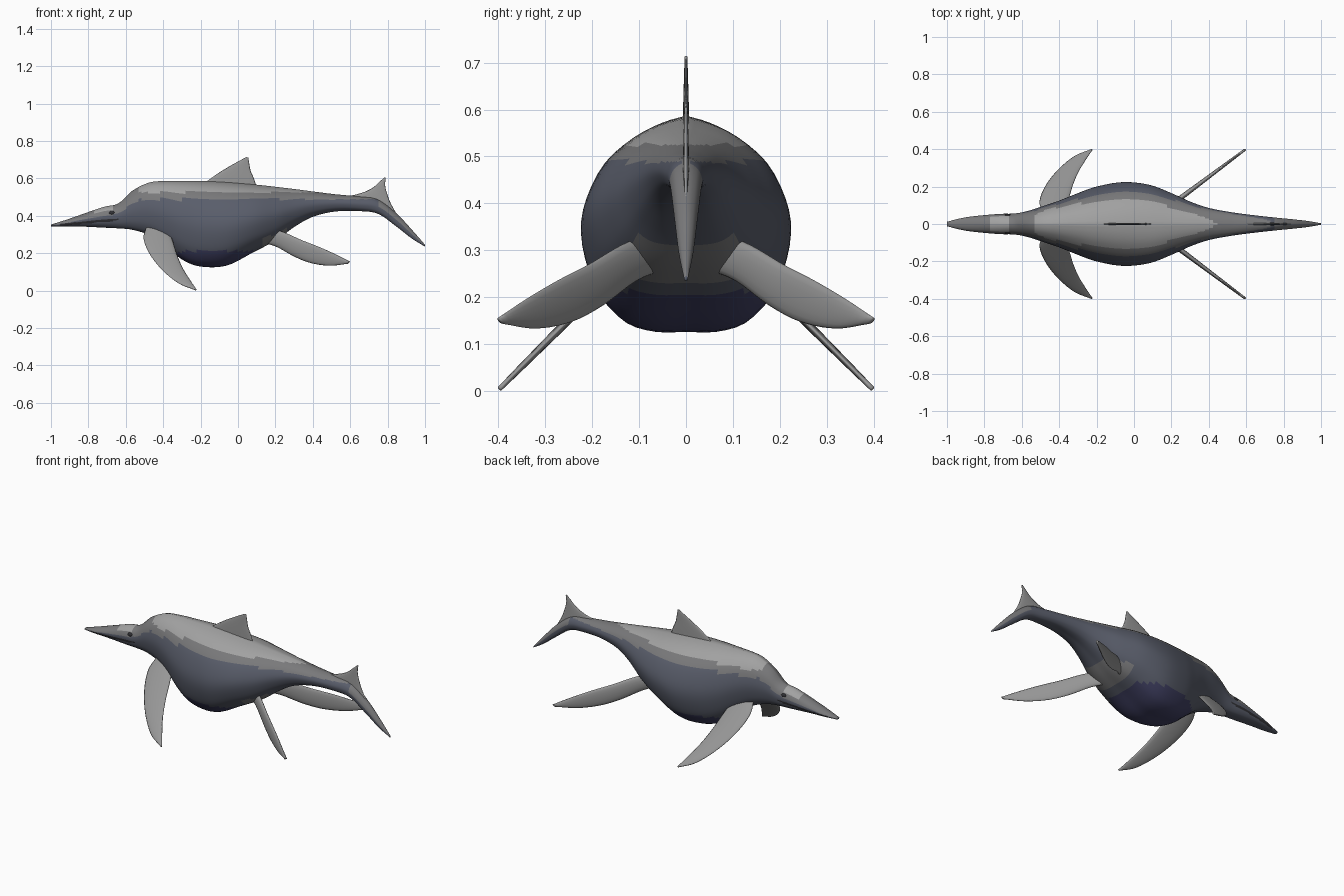
import bpy, bmesh, math
from mathutils import Vector

if "Cube" in bpy.data.objects:
    bpy.data.objects.remove(bpy.data.objects["Cube"])


def material(name, rgb):
    m = bpy.data.materials.new(name)
    m.diffuse_color = (*rgb, 1)
    m.use_nodes = True
    m.node_tree.nodes["Principled BSDF"].inputs["Base Color"].default_value = m.diffuse_color
    return m


LIGHT = material("light grey", (0.36, 0.36, 0.36))
MID = material("mid grey", (0.19, 0.19, 0.195))
SLATE = material("slate", (0.10, 0.11, 0.145))
BELLY = material("belly blue", (0.05, 0.05, 0.12))
DARK = material("dark grey", (0.03, 0.03, 0.035))
FIN = material("fin grey", (0.31, 0.31, 0.31))


def spline(pts, n):
    """Smooth curve through points, n steps per span."""
    pts = [Vector(p) for p in pts]
    ext = [2 * pts[0] - pts[1]] + pts + [2 * pts[-1] - pts[-2]]
    out = []
    for i in range(1, len(ext) - 2):
        a, b, c, d = ext[i - 1:i + 3]
        for k in range(n):
            t = k / n
            out.append(0.5 * (2 * b + (c - a) * t + (2 * a - 5 * b + 4 * c - d) * t * t
                              + (3 * b - a - 3 * c + d) * t ** 3))
    return out + [pts[-1]]


def loft(name, rings, mats, rule=None):
    """Skin closed rings, cap the ends and colour faces by a rule."""
    bm = bmesh.new()
    vr = [[bm.verts.new(p) for p in r] for r in rings]
    n = len(vr[0])
    for a, b in zip(vr, vr[1:]):
        for j in range(n):
            bm.faces.new((a[j], a[(j + 1) % n], b[(j + 1) % n], b[j]))
    bm.faces.new(vr[0])
    bm.faces.new(vr[-1])
    bmesh.ops.recalc_face_normals(bm, faces=bm.faces)
    for f in bm.faces:
        f.smooth = True
        if rule:
            f.material_index = rule(f.calc_center_median(), f.normal)
    me = bpy.data.meshes.new(name)
    bm.to_mesh(me)
    bm.free()
    for m in mats:
        me.materials.append(m)
    ob = bpy.data.objects.new(name, me)
    bpy.context.collection.objects.link(ob)
    return ob


# Body: x, top z, bottom z, half width
stations = [
    (-1.0, .353, .343, .012), (-.92, .378, .343, .032), (-.845, .404, .343, .043),
    (-.72, .447, .337, .054), (-.64, .466, .333, .056), (-.567, .532, .326, .07),
    (-.48, .576, .30, .098), (-.40, .586, .25, .125), (-.30, .587, .168, .165),
    (-.20, .586, .13, .20), (-.06, .58, .135, .224), (.08, .568, .205, .21),
    (.20, .555, .268, .165), (.30, .543, .34, .12), (.40, .53, .395, .086),
    (.52, .515, .423, .063), (.65, .503, .425, .046), (.75, .487, .41, .035),
    (.85, .41, .34, .025), (.93, .325, .278, .016), (1.0, .245, .235, .004)]
section = [(0, 1), (.25, .94), (.5, .82), (.77, .58), (.95, .22), (1, -.1),
           (.93, -.45), (.81, -.7), (.58, -.92), (.3, -1), (0, -1)]
half = spline(section, 3)
loop = list(half) + [Vector((-p.x, p.y)) for p in reversed(half[1:-1])]
rows = spline(stations, 5)
rings = []
for x, top, bot, w in rows:
    c, h = (top + bot) / 2, (top - bot) / 2
    rings.append([(x, p.x * w, c + p.y * h) for p in loop])


def body_rule(c, n):
    x, y, z = c
    if x < -.53:                                   # head and snout
        if -.95 < x < -.64:
            mouth = .352 + (x + .95) * .09
            if abs(z - mouth) < .006 and abs(n.y) > .3:
                return 4
            if -.76 < x < -.67 and n.z > .6:
                return 0
        return 1 if n.z > .25 else 2
    if x > .75:                                    # tail blade
        return 1 if n.z > .1 else 2
    if .12 < x < .27 and n.z < -.6:                # band between hind flippers
        return 1
    if z < .21:
        return 3
    return 0 if z > .525 else 1 if z > .488 else 2


loft("body", rings, [LIGHT, MID, SLATE, BELLY, DARK], body_rule)


def fin(name, lead, trail, place, normal, thick, mat):
    """Lens-section blade between a leading and a trailing edge."""
    a, b = spline(lead, 5), spline(trail, 5)
    nrm = Vector(normal).normalized()
    rings = []
    for i, (p, q) in enumerate(zip(a, b)):
        t = thick * (1 - .6 * i / (len(a) - 1))
        ring = []
        for k in range(16):
            ang = math.tau * k / 16
            r = p.lerp(q, .5 - .5 * math.cos(ang))
            ring.append(Vector(place(r.x, r.y)) + nrm * t / 2 * math.sin(ang))
        rings.append(ring)
    return loft(name, rings, [mat])


# Upright fins
fin("dorsal_fin", [(-.2, .56), (-.11, .625), (-.05, .662), (0, .69), (.045, .714)],
    [(.105, .54), (.085, .6), (.068, .64), (.06, .68), (.055, .711)],
    lambda x, z: (x, 0, z), (0, 1, 0), .014, FIN)
fin("tail_upper_lobe", [(.55, .495), (.66, .522), (.72, .55), (.76, .585), (.785, .606)],
    [(.86, .39), (.82, .46), (.80, .51), (.787, .56), (.79, .602)],
    lambda x, z: (x, 0, z), (0, 1, 0), .016, FIN)

# Paired flippers and eyes
for s, side in ((-1, "right"), (1, "left")):
    fin("fore_flipper_" + side,
        [(-.49, .34), (-.505, .28), (-.475, .2), (-.41, .115), (-.32, .04), (-.228, .003)],
        [(-.38, .34), (-.35, .27), (-.325, .19), (-.295, .12), (-.255, .055), (-.222, .006)],
        lambda x, z: (x, s * (.402 - z), z), (0, s, 1), .026, FIN)
    fin("hind_flipper_" + side,
        [(.17, .335), (.25, .31), (.34, .27), (.43, .235), (.52, .195), (.597, .156)],
        [(.14, .255), (.21, .232), (.30, .182), (.39, .147), (.49, .133), (.585, .143)],
        lambda x, z: (x, s * (.10 + .75 * (x - .197)), z), (-.75, s, 0), .032, FIN)
    bpy.ops.mesh.primitive_uv_sphere_add(segments=16, ring_count=8, radius=.014,
                                         location=(-.675, s * .046, .415))
    eye = bpy.context.object
    eye.name = "eye_" + side
    eye.scale = (1.2, .6, .8)
    eye.data.materials.append(DARK)
    bpy.ops.object.shade_smooth()
